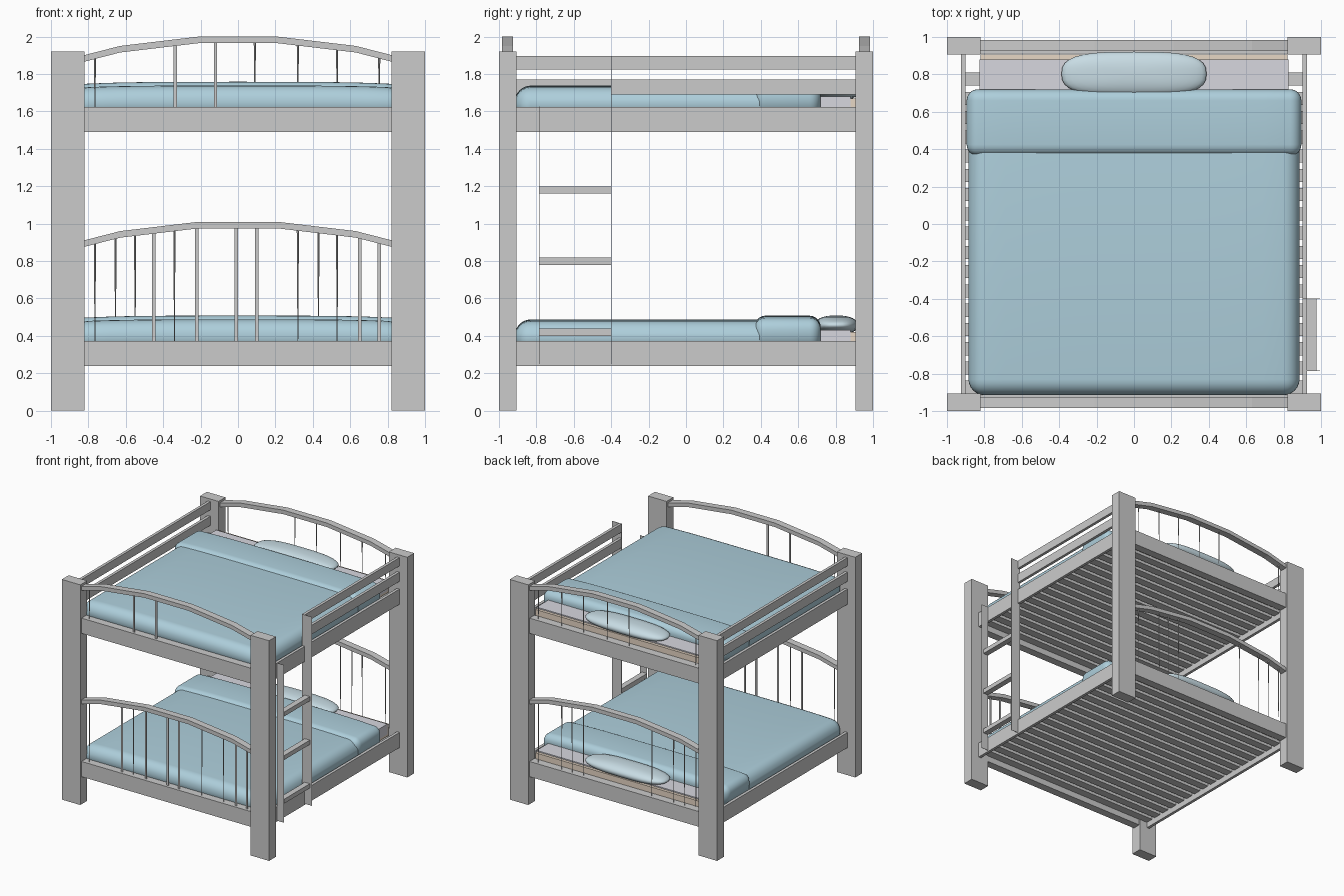
import bpy, bmesh, math

if "Cube" in bpy.data.objects:
    bpy.data.objects.remove(bpy.data.objects["Cube"])


def material(name, rgb):
    m = bpy.data.materials.new(name)
    m.diffuse_color = (*rgb, 1)
    m.use_nodes = True
    m.node_tree.nodes["Principled BSDF"].inputs["Base Color"].default_value = m.diffuse_color
    return m


DUVET = material("duvet_blue", (0.42, 0.62, 0.71))
PILLOW = material("pillow_blue", (0.58, 0.72, 0.78))
SHEET = material("sheet_grey", (0.68, 0.68, 0.74))
MATTRESS = material("mattress_beige", (0.80, 0.68, 0.56))


def finish(name, bm, mat=None, smooth=False):
    bmesh.ops.recalc_face_normals(bm, faces=bm.faces)
    me = bpy.data.meshes.new(name)
    bm.to_mesh(me)
    bm.free()
    ob = bpy.data.objects.new(name, me)
    bpy.context.collection.objects.link(ob)
    if mat:
        me.materials.append(mat)
    if smooth:
        for p in me.polygons:
            p.use_smooth = True
    return ob


def add_box(bm, x, y, z):
    vs = bmesh.ops.create_cube(bm, size=1)["verts"]
    for v in vs:
        for i, (a, b) in enumerate((x, y, z)):
            v.co[i] = a if v.co[i] < 0 else b


def box(name, x, y, z, mat=None):
    bm = bmesh.new()
    add_box(bm, x, y, z)
    return finish(name, bm, mat)


# Soft cover: rounded box, flat underneath, top crowned towards the middle
def cover(name, x, y, z, radius, crown):
    bm = bmesh.new()
    add_box(bm, x, y, (z[0] - radius, z[1]))
    bmesh.ops.bevel(bm, geom=bm.edges[:], offset=radius, segments=6,
                    profile=0.5, affect='EDGES')
    for i in range(-7, 8):
        bmesh.ops.bisect_plane(bm, geom=bm.verts[:] + bm.edges[:] + bm.faces[:],
                               plane_co=(x[1] * i / 9, 0, 0), plane_no=(1, 0, 0))
    for v in bm.verts:
        v.co.z = max(v.co.z, z[0])
        if v.co.z > z[1] - radius:
            v.co.z -= crown * abs(v.co.x / x[1]) ** 4
    finish(name, bm, DUVET, True)


# Arched top rail: half profile of the upper edge, mirrored
HALF = [(0.21, 1.01), (0.63, 0.96), (0.825, 0.91)]
ARCH = [(-x, z) for x, z in reversed(HALF)] + HALF


def arch_height(x):
    for (x0, z0), (x1, z1) in zip(ARCH, ARCH[1:]):
        if x0 <= x <= x1:
            return z0 + (z1 - z0) * (x - x0) / (x1 - x0)


def arch(name, yc, dz):
    bm = bmesh.new()
    rings = []
    for x, z in ARCH:
        rings.append([bm.verts.new((x, yc + dy, z + dz + t)) for dy, t in
                      ((-0.03, 0), (0.03, 0), (0.03, -0.035), (-0.03, -0.035))])
    for a, b in zip(rings, rings[1:]):
        for i in range(4):
            j = (i + 1) % 4
            bm.faces.new((a[i], a[j], b[j], b[i]))
    bm.faces.new(rings[0])
    bm.faces.new(rings[-1])
    finish(name, bm)


def spindles(name, yc, z0, dz, bars, slivers):
    bm = bmesh.new()
    for x in bars:
        add_box(bm, (x - 0.009, x + 0.009), (yc - 0.003, yc + 0.003),
                (z0, arch_height(x) + dz - 0.02))
    for x in slivers:
        h = arch_height(x) + dz - 0.03 - z0
        vs = bmesh.ops.create_cone(bm, cap_ends=True, segments=4, radius1=0.002,
                                   radius2=0.006, depth=h)["verts"]
        for v in vs:
            v.co.x += x
            v.co.y += yc
            v.co.z += z0 + h / 2
    finish(name, bm)


def pillow(name, dz):
    bm = bmesh.new()
    bmesh.ops.create_uvsphere(bm, u_segments=32, v_segments=16, radius=1)
    pw = lambda v, e: math.copysign(abs(v) ** e, v)
    for v in bm.verts:
        r = math.hypot(v.co.x, v.co.y)
        a = math.atan2(v.co.y, v.co.x)
        v.co = (0.388 * pw(math.cos(a), 0.6) * r ** 0.8,
                0.803 + 0.118 * pw(math.sin(a), 0.75) * r ** 0.8,
                0.457 + dz + 0.052 * v.co.z)
    finish(name, bm, PILLOW, True)


# Corner posts
for sx in (-1, 1):
    for sy in (-1, 1):
        box("corner_post", sorted((sx * 0.822, sx)), sorted((sy * 0.905, sy)), (0, 1.92))

# Spindle positions (wide bars, thin slivers) for each end and level
SPINDLES = {
    ("front", "lower"): ((-0.45, -0.22, -0.01, 0.1, 0.65, 0.755),
                         (-0.765, -0.34, 0.32, 0.53)),
    ("back", "lower"): ((), (-0.765, -0.655, -0.55, -0.34, 0.32, 0.43, 0.53, 0.755)),
    ("front", "upper"): ((-0.335, -0.12), (-0.765,)),
    ("back", "upper"): ((), (-0.765, -0.12, 0.09, 0.32, 0.53, 0.755)),
}

# Both bunks: frame, slats and bedding
for level, dz in (("lower", 0), ("upper", 1.25)):
    za, zb = 0.24 + dz, 0.373 + dz
    arch_dz = 0.99 if dz else 0
    for end, s in (("front", -1), ("back", 1)):
        box(f"{level}_{end}_end_rail", (-0.825, 0.825), sorted((s * 0.912, s * 0.982)), (za, zb))
        arch(f"{level}_{end}_arch", s * 0.955, arch_dz)
        spindles(f"{level}_{end}_spindles", s * 0.955, zb - 0.01, arch_dz,
                 *SPINDLES[end, level])
    for s in (-1, 1):
        box(f"{level}_side_rail", sorted((s * 0.9, s * 0.925)), (-0.91, 0.91), (za, zb))
    bm = bmesh.new()
    for i in range(17):
        y = 0.775 - 0.103 * i
        add_box(bm, (-0.9, 0.9), (y - 0.035, y + 0.035), (za + 0.05, za + 0.075))
    finish(f"{level}_slats", bm)
    box(f"{level}_mattress", (-0.82, 0.82), (-0.88, 0.905), (za + 0.077, 0.42 + dz), MATTRESS)
    box(f"{level}_sheet", (-0.826, 0.826), (-0.87, 0.88), (0.34 + dz, 0.43 + dz), SHEET)
    cover(f"{level}_duvet", (-0.885, 0.885), (-0.915, 0.70), (0.325 + dz, 0.488 + dz), 0.085, 0.012)
    cover(f"{level}_duvet_fold", (-0.895, 0.895), (0.365, 0.72), (0.33 + dz, 0.508 + dz), 0.06, 0.015)
    pillow(f"{level}_pillow", dz)

# Guard rails on the upper bunk; the right side stops at the ladder
for za, zb in ((1.69, 1.77), (1.825, 1.897)):
    box("left_guard_rail", (-0.925, -0.9), (-0.91, 0.91), (za, zb))
    box("right_guard_rail", (0.9, 0.925), (-0.4, 0.91), (za, zb))

# Ladder
box("ladder_tall_stile", (0.9, 0.995), (-0.402, -0.399), (0.25, 1.897))
box("ladder_short_stile", (0.925, 0.995), (-0.787, -0.784), (0.25, 1.625))
for z in (0.40, 0.78, 1.16):
    box("ladder_rung", (0.925, 0.975), (-0.785, -0.4), (z, z + 0.038))
